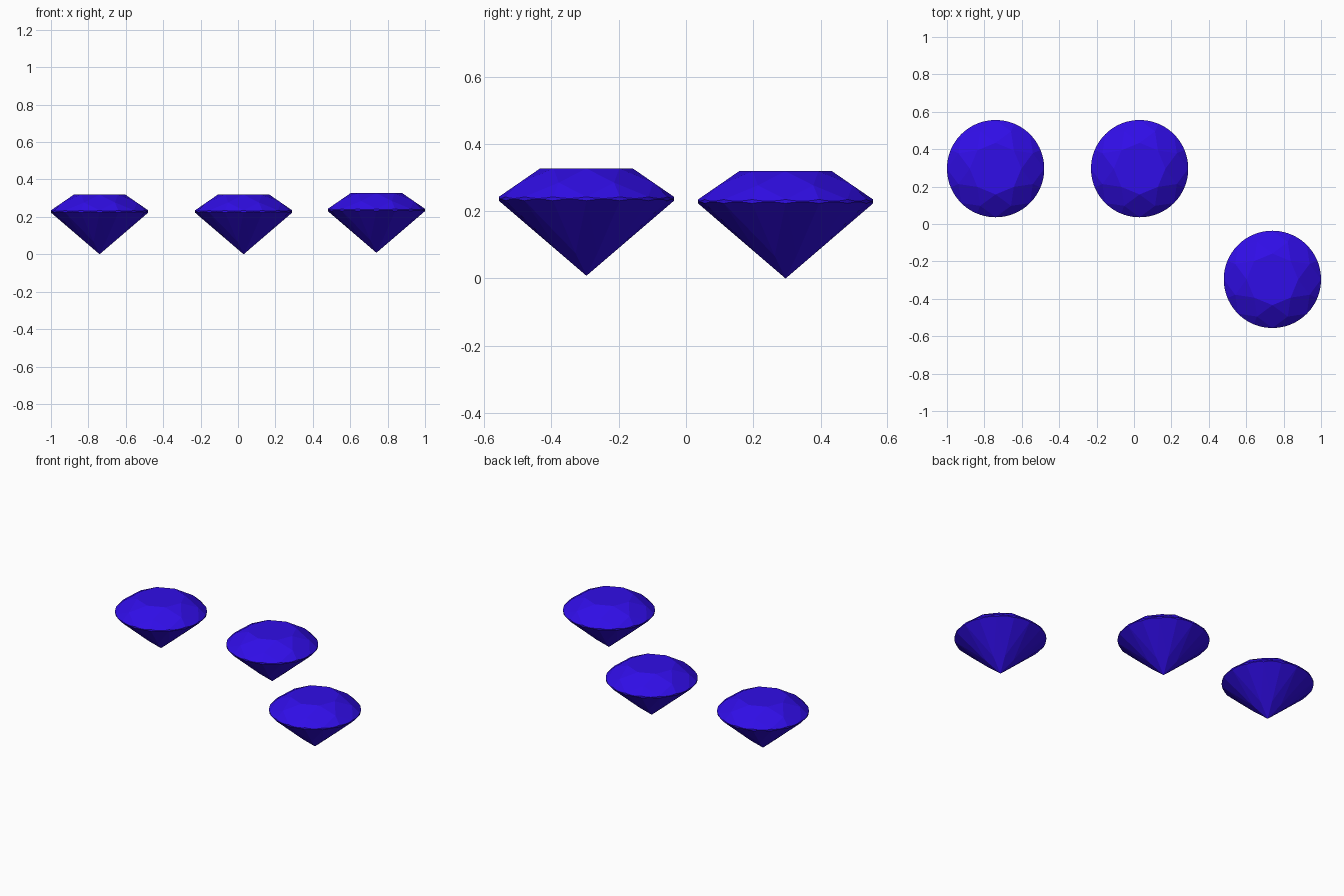
import bpy, bmesh
from math import sin, cos, radians

if "Cube" in bpy.data.objects:
    bpy.data.objects.remove(bpy.data.objects["Cube"])

R = 0.26            # girdle radius
TABLE_R = 0.138     # table corner radius
Z_LOW, Z_HIGH, Z_TABLE = 0.223, 0.235, 0.319
HALF, QUARTER = radians(22.5), radians(11.25)

mat = bpy.data.materials.new("deep_blue")
mat.diffuse_color = (0.03, 0.004, 0.8, 1)
mat.use_nodes = True
mat.node_tree.nodes["Principled BSDF"].inputs["Base Color"].default_value = mat.diffuse_color


def ring(bm, count, r, z, offset=0.0):
    for i in range(count):
        a = radians(360 / count * i) + offset
        bm.verts.new((r * cos(a), r * sin(a), z))


def girdle(bm, z0, r_tip, z_tip, sub=6):
    """Scalloped rim where the 16 girdle facets meet the round girdle."""
    d0, d1 = R * cos(QUARTER), r_tip * cos(QUARTER)
    slope = (z_tip - z0) / (d1 - d0)
    for k in range(16):
        for j in range(sub):
            t = HALF * j / sub
            a = k * HALF + t
            z = z0 + (R * cos(t - QUARTER) - d0) * slope
            bm.verts.new((R * cos(a), R * sin(a), z))


def brilliant(name, loc):
    bm = bmesh.new()
    # crown: table corners and star points
    ring(bm, 8, TABLE_R, Z_TABLE)
    z_star = (Z_HIGH + Z_TABLE) / 2
    r_star = (R + TABLE_R) / 2 / cos(HALF)
    ring(bm, 8, r_star, z_star, HALF)
    girdle(bm, Z_HIGH, r_star, z_star)
    # pavilion: lower facet points and the culet
    f = 0.3
    r_low = f * R / cos(HALF)
    girdle(bm, Z_LOW, r_low, f * Z_LOW)
    ring(bm, 8, r_low, f * Z_LOW, HALF)
    bm.verts.new((0, 0, 0))
    # the cut stone is convex: hull, then merge coplanar triangles into facets
    bmesh.ops.convex_hull(bm, input=bm.verts[:])
    bmesh.ops.dissolve_limit(bm, angle_limit=radians(0.3),
                             verts=bm.verts[:], edges=bm.edges[:])
    bmesh.ops.recalc_face_normals(bm, faces=bm.faces[:])
    me = bpy.data.meshes.new(name)
    bm.to_mesh(me)
    bm.free()
    me.materials.append(mat)
    ob = bpy.data.objects.new(name, me)
    ob.location = loc
    bpy.context.collection.objects.link(ob)


brilliant("gem_left", (-0.74, 0.296, 0))
brilliant("gem_middle", (0.03, 0.296, 0))
brilliant("gem_right", (0.74, -0.296, 0.008))
